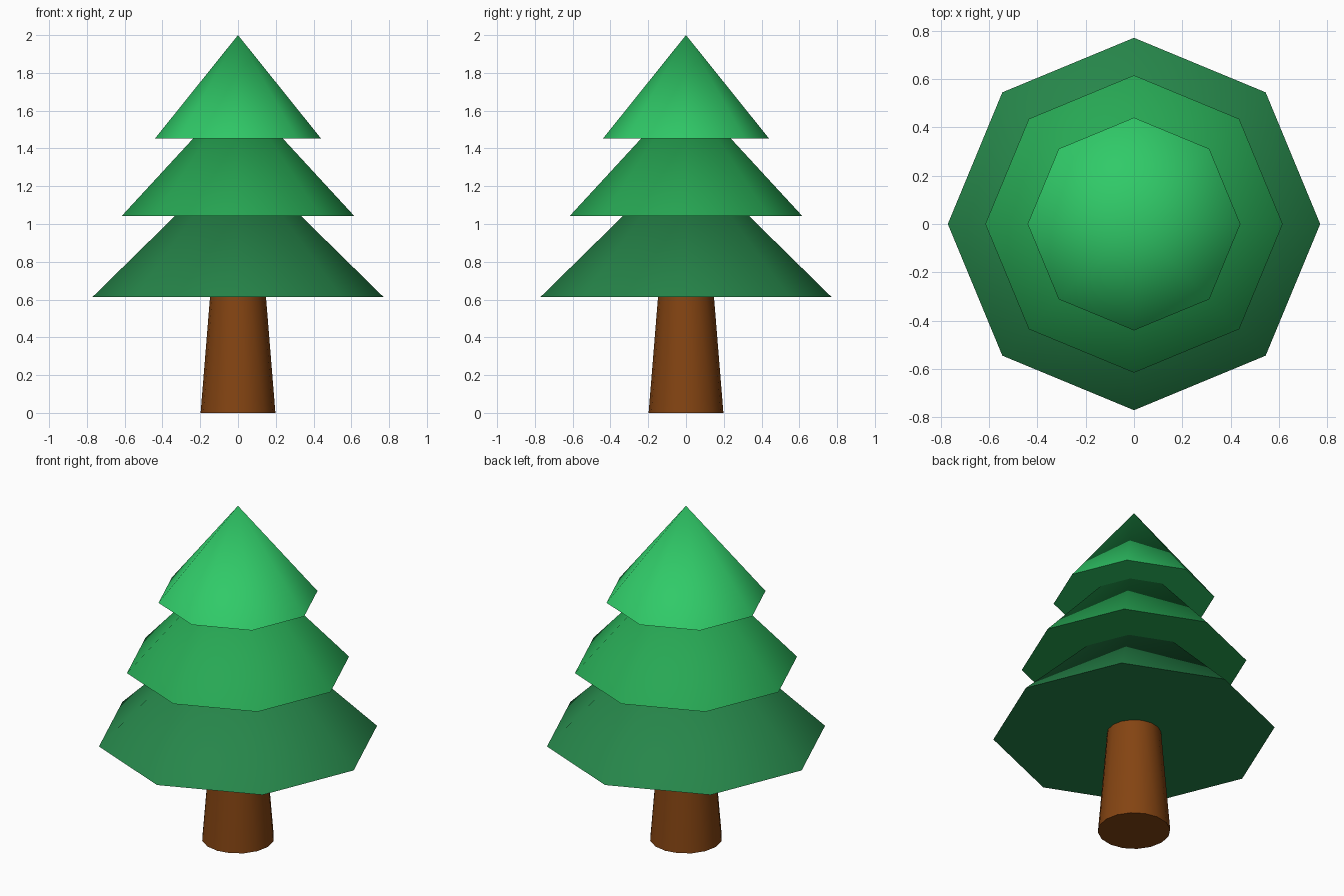
import bpy
import math

cube = bpy.data.objects.get("Cube")
if cube:
    bpy.data.objects.remove(cube, do_unlink=True)


def make_material(name, rgb):
    """Flat material from a display colour, stored as linear values."""
    linear = [((c / 255 + 0.055) / 1.055) ** 2.4 for c in rgb]
    mat = bpy.data.materials.new(name)
    mat.use_nodes = True
    mat.diffuse_color = (*linear, 1)
    bsdf = mat.node_tree.nodes["Principled BSDF"]
    bsdf.inputs["Base Color"].default_value = (*linear, 1)
    return mat


def add_cone(name, sides, bottom_radius, top_radius, bottom, top, mat):
    """Upright cone with smooth sides and a crisp base edge."""
    bpy.ops.mesh.primitive_cone_add(
        vertices=sides, radius1=bottom_radius, radius2=top_radius,
        depth=top - bottom, location=(0, 0, (bottom + top) / 2))
    obj = bpy.context.object
    obj.name = name
    obj.data.materials.append(mat)
    bpy.ops.object.shade_smooth_by_angle(angle=math.radians(50))
    return obj


# Tapered trunk
bark = make_material("brown bark", (132, 68, 18))
add_cone("trunk", 16, 0.198, 0.146, 0, 0.64, bark)

# Three stacked tiers of foliage: radius, base height, tip height, colour
tiers = [
    ("lower_foliage", 0.77, 0.614, 1.37, "dark green", (38, 134, 74)),
    ("middle_foliage", 0.615, 1.043, 1.71, "mid green", (39, 168, 84)),
    ("upper_foliage", 0.44, 1.452, 2.0, "light green", (48, 202, 104)),
]
for name, radius, base, tip, colour, rgb in tiers:
    add_cone(name, 8, radius, 0, base, tip, make_material(colour, rgb))
